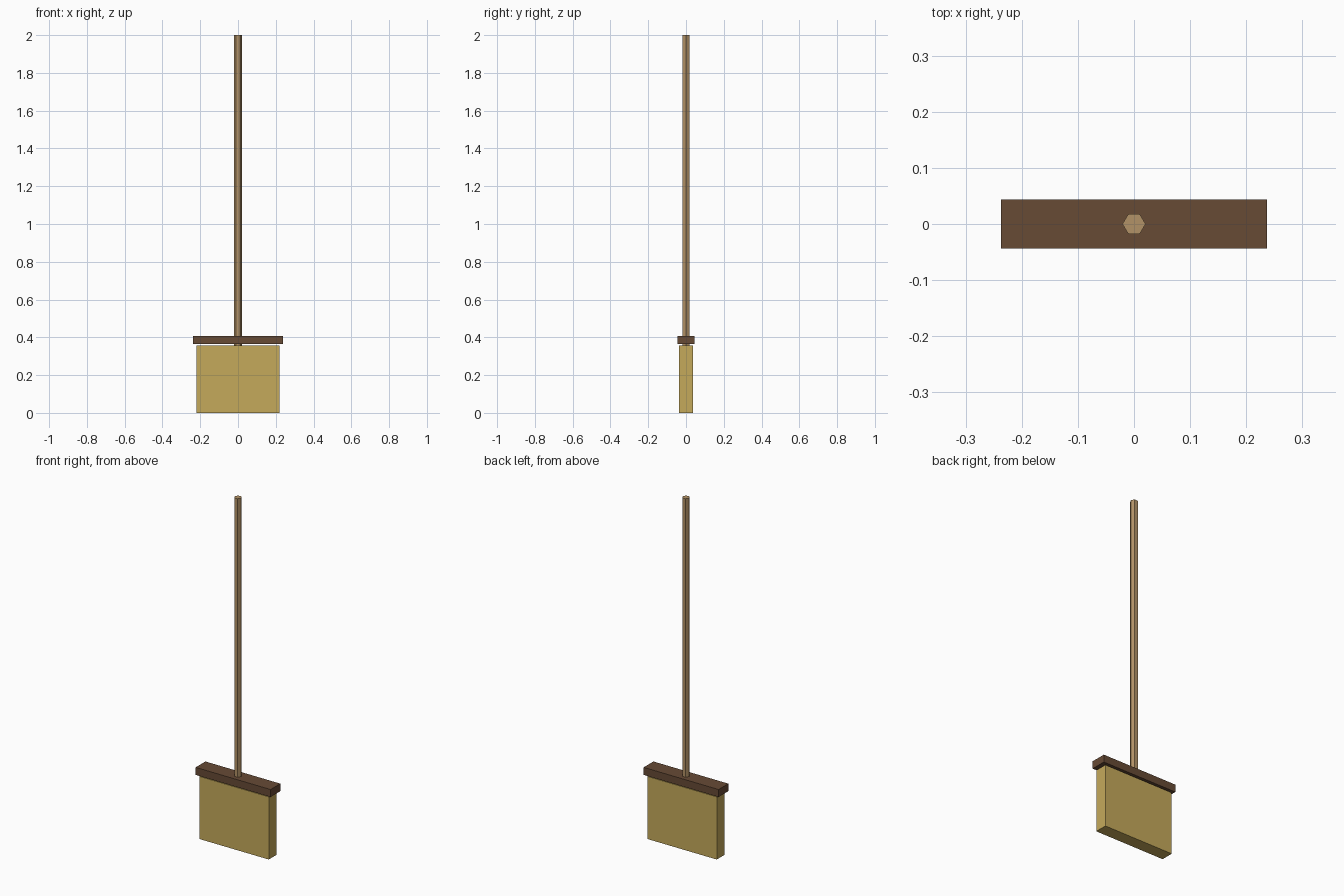
import bpy
import math

if "Cube" in bpy.data.objects:
    bpy.data.objects.remove(bpy.data.objects["Cube"])


def material(name, rgb):
    m = bpy.data.materials.new(name)
    m.diffuse_color = (*rgb, 1.0)
    m.use_nodes = True
    m.node_tree.nodes["Principled BSDF"].inputs["Base Color"].default_value = m.diffuse_color
    return m


def box(name, half_x, half_y, z0, z1, mat):
    bpy.ops.mesh.primitive_cube_add(size=2, location=(0, 0, (z0 + z1) / 2))
    ob = bpy.context.object
    ob.name = name
    ob.scale = (half_x, half_y, (z1 - z0) / 2)
    bpy.ops.object.transform_apply(location=False, rotation=False, scale=True)
    ob.data.materials.append(mat)
    return ob


straw = material("straw", (0.56, 0.40, 0.105))
dark_wood = material("dark wood", (0.135, 0.069, 0.036))
light_wood = material("light wood", (0.45, 0.29, 0.135))

# Bristle block, with a hairline gap below the head
box("bristles", 0.22, 0.036, 0.0, 0.358, straw)

# Wooden head
box("head", 0.237, 0.044, 0.365, 0.408, dark_wood)

# Six-sided handle, corners on the x axis, passing through the head
z0, z1 = 0.355, 2.0
bpy.ops.mesh.primitive_cylinder_add(vertices=6, radius=0.0205, depth=z1 - z0,
                                    location=(0, 0, (z0 + z1) / 2),
                                    rotation=(0, 0, math.radians(30)))
handle = bpy.context.object
handle.name = "handle"
handle.data.materials.append(light_wood)
